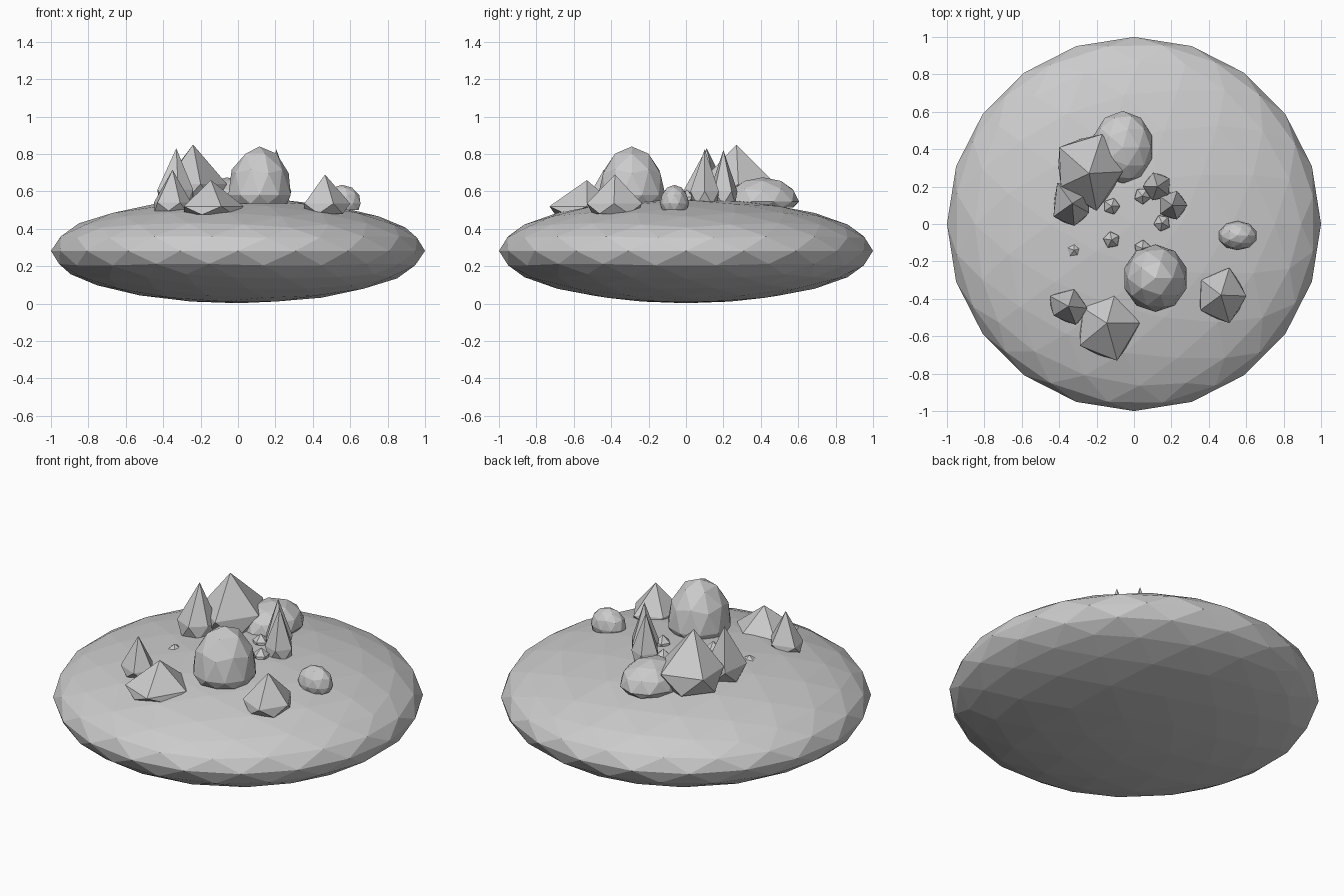
import bpy, bmesh, math
from mathutils import Vector

default = bpy.data.objects.get("Cube")
if default:
    bpy.data.objects.remove(default, do_unlink=True)

# One plain stone colour
stone = bpy.data.materials.new("stone_grey")
stone.use_nodes = True
colour = (0.6, 0.6, 0.6, 1)
stone.diffuse_color = colour
stone.node_tree.nodes["Principled BSDF"].inputs["Base Color"].default_value = colour


def finish(name, bm):
    bmesh.ops.recalc_face_normals(bm, faces=bm.faces[:])
    mesh = bpy.data.meshes.new(name)
    bm.to_mesh(mesh)
    bm.free()
    mesh.materials.append(stone)
    obj = bpy.data.objects.new(name, mesh)
    bpy.context.collection.objects.link(obj)
    return obj


def dome(name, centre, radii, subdivisions, floor=None, turn=0):
    """Stretched icosphere, flattened below an optional floor height."""
    bm = bmesh.new()
    bmesh.ops.create_icosphere(bm, subdivisions=subdivisions, radius=1)
    for v in bm.verts:
        x, y, z = v.co
        c, s = math.cos(turn), math.sin(turn)
        spun = Vector((x * c - y * s, x * s + y * c, z))
        v.co = Vector(centre) + spun * Vector(radii)
        if floor is not None:
            v.co.z = max(v.co.z, floor)
    return finish(name, bm)


def crag(name, apex, corners, shoulder, floor):
    """Five-sided peak on a short faceted skirt."""
    bm = bmesh.new()
    count = len(corners)
    middle = sum((Vector(p) for p in corners), Vector((0, 0))) / count
    tip = bm.verts.new(apex)
    upper = [bm.verts.new((x, y, shoulder)) for x, y in corners]
    lower = []
    for i in range(count):
        edge = (Vector(corners[i]) + Vector(corners[(i + 1) % count])) / 2
        p = middle + (edge - middle) * 1.06
        lower.append(bm.verts.new((p.x, p.y, floor)))
    for i in range(count):
        j = (i + 1) % count
        bm.faces.new((tip, upper[i], upper[j]))
        bm.faces.new((upper[i], lower[i], upper[j]))
        bm.faces.new((lower[i], lower[j], upper[j]))
    bm.faces.new(lower)
    return finish(name, bm)


def spike(name, x, y, radius, peak, shoulder, floor, turn):
    angles = [turn + i * math.tau / 5 for i in range(5)]
    ring = [(x + radius * math.cos(a), y + radius * math.sin(a)) for a in angles]
    return crag(name, (x, y, peak), ring, shoulder, floor)


# Broad flattened island
dome("island", (0, 0, 0.282), (1, 1, 0.28), 3)

# Rounded boulders
dome("front_boulder", (0.115, -0.29, 0.58), (0.175, 0.18, 0.26), 2, floor=0.535)
dome("back_boulder", (-0.06, 0.41, 0.545), (0.165, 0.195, 0.13), 2, floor=0.515)
dome("left_boulder", (0.555, -0.062, 0.535), (0.105, 0.078, 0.10), 2, floor=0.5)

# Large faceted peaks
crag("tall_back_peak", (-0.24, 0.27, 0.85),
     [(-0.17, 0.48), (-0.4, 0.41), (-0.39, 0.2), (-0.2, 0.07), (-0.06, 0.28)],
     shoulder=0.64, floor=0.53)
crag("right_back_peak", (-0.33, 0.11, 0.83),
     [(-0.25, 0.16), (-0.41, 0.22), (-0.43, 0.04), (-0.32, -0.01), (-0.24, 0.06)],
     shoulder=0.61, floor=0.53)
crag("wide_front_peak", (-0.145, -0.53, 0.66),
     [(-0.1, -0.365), (-0.27, -0.45), (-0.29, -0.65), (-0.09, -0.73), (0.03, -0.53)],
     shoulder=0.52, floor=0.475)
crag("right_front_peak", (-0.35, -0.44, 0.715),
     [(-0.32, -0.35), (-0.45, -0.385), (-0.43, -0.49), (-0.31, -0.54), (-0.25, -0.45)],
     shoulder=0.54, floor=0.495)
crag("left_front_peak", (0.465, -0.38, 0.69),
     [(0.51, -0.235), (0.36, -0.3), (0.355, -0.46), (0.51, -0.53), (0.6, -0.385)],
     shoulder=0.535, floor=0.48)

# Slender spikes
spike("left_spike", 0.205, 0.1, 0.08, 0.825, 0.6, 0.53, turn=0)
spike("inner_spike", 0.125, 0.2, 0.078, 0.82, 0.6, 0.53, turn=0.6)

# Pebbles near the middle
pebbles = [(-0.12, 0.095), (0.045, 0.15), (0.15, 0.005), (-0.12, -0.085), (0.045, -0.13)]
for number, (x, y) in enumerate(pebbles):
    spike(f"pebble_{number}", x, y, 0.045, 0.61, 0.57, 0.54, turn=number)
spike("sunken_pebble", -0.32, -0.14, 0.04, 0.56, 0.535, 0.5, turn=0.3)
